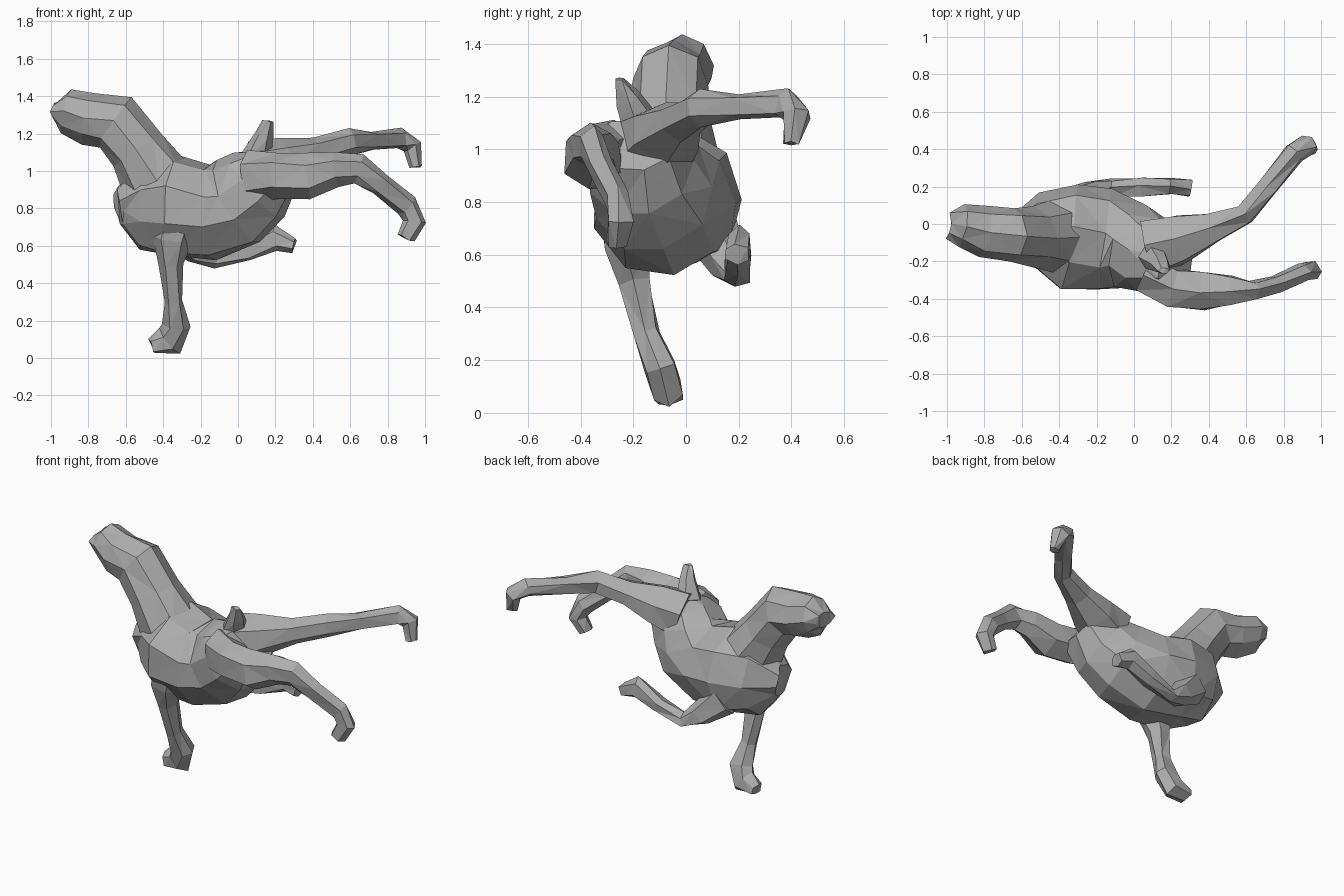
import bpy, bmesh, math, random
from mathutils import Vector

random.seed(4)
if "Cube" in bpy.data.objects:
    bpy.data.objects.remove(bpy.data.objects["Cube"], do_unlink=True)

GREY = (0.42, 0.42, 0.42, 1)
grey = bpy.data.materials.new("stone_grey")
grey.use_nodes = True
grey.diffuse_color = GREY
grey.node_tree.nodes["Principled BSDF"].inputs["Base Color"].default_value = GREY


def limb(name, rings, sides=6, rough=0.008):
    """Faceted tube; each ring is x, y, z, half width, half depth."""
    bm = bmesh.new()
    centres = [Vector(r[:3]) for r in rings]
    loops = []
    for i, (c, r) in enumerate(zip(centres, rings)):
        along = centres[min(i + 1, len(rings) - 1)] - centres[max(i - 1, 0)]
        along.normalize()
        across = Vector((0, 1, 0))
        across = (across - along * across.dot(along)).normalized()
        deep = along.cross(across)
        loop = []
        for k in range(sides):
            t = math.tau * (k + 0.5 * (sides == 6)) / sides
            noise = Vector([random.uniform(-rough, rough) for _ in range(3)])
            loop.append(bm.verts.new(c + across * r[3] * math.cos(t) * 1.04
                                     + deep * r[4] * math.sin(t) * 1.04 + noise))
        loops.append(loop)
    for a, b in zip(loops, loops[1:]):
        for k in range(sides):
            n = (k + 1) % sides
            bm.faces.new((a[k], a[n], b[n], b[k]))
    bm.faces.new(loops[0])
    bm.faces.new(loops[-1])
    bmesh.ops.triangulate(bm, faces=bm.faces[:], quad_method='SHORT_EDGE')
    bmesh.ops.recalc_face_normals(bm, faces=bm.faces[:])
    mesh = bpy.data.meshes.new(name)
    bm.to_mesh(mesh)
    bm.free()
    mesh.materials.append(grey)
    obj = bpy.data.objects.new(name, mesh)
    bpy.context.collection.objects.link(obj)
    return obj


# Deep chest narrowing to the rump
limb("torso", [
    (-.64, -.06, .81, .10, .10), (-.52, -.04, .82, .20, .23),
    (-.35, -.07, .815, .28, .27), (-.15, -.09, .785, .26, .25),
    (0, -.12, .835, .23, .235), (.1, -.18, .92, .20, .21),
    (.22, -.2, 1.02, .18, .13)], sides=9, rough=0.012)

# Neck rising into the head and blunt muzzle
limb("neck_and_head", [
    (-.42, -.07, .93, .19, .19), (-.54, -.07, 1.11, .15, .15),
    (-.66, -.065, 1.26, .14, .145), (-.8, -.04, 1.28, .135, .13),
    (-.92, -.01, 1.315, .105, .11), (-.985, 0, 1.315, .07, .05)],
    sides=8, rough=0.01)

# Planted front leg
limb("front_leg_planted", [
    (-.3, -.24, .85, .1, .11), (-.35, -.22, .63, .09, .11),
    (-.36, -.195, .5, .06, .065), (-.345, -.15, .3, .05, .05),
    (-.325, -.1, .17, .06, .075), (-.37, -.07, .09, .06, .085),
    (-.46, -.06, .065, .05, .045)])

# Front leg folded back under the belly
limb("front_leg_folded", [
    (-.35, .1, .68, .1, .1), (-.22, .16, .57, .07, .07),
    (-.12, .19, .52, .05, .045), (.05, .2, .565, .05, .05),
    (.2, .2, .64, .05, .065), (.3, .19, .605, .045, .04)])

# Hind leg swung outward
limb("hind_leg_swung", [
    (.1, -.12, 1.01, .16, .15), (.25, -.08, 1.06, .14, .11),
    (.42, -.02, 1.1, .09, .075), (.6, .05, 1.15, .06, .07),
    (.72, .2, 1.16, .055, .05), (.86, .38, 1.175, .055, .05),
    (.93, .42, 1.13, .05, .05), (.95, .4, 1.02, .03, .035)])

# Hind leg stretched behind
limb("hind_leg_stretched", [
    (.06, -.27, .97, .1, .14), (.2, -.34, .98, .11, .12),
    (.37, -.36, .97, .11, .115), (.52, -.355, 1.01, .08, .09),
    (.64, -.355, 1.01, .05, .075), (.76, -.32, .93, .05, .06),
    (.9, -.26, .81, .05, .06), (.945, -.25, .73, .055, .055),
    (.9, -.26, .64, .04, .045)])

# Stubby raised tail
limb("tail", [
    (.1, -.17, 1.08, .08, .08), (.14, -.22, 1.19, .045, .05),
    (.16, -.25, 1.265, .015, .022)])
